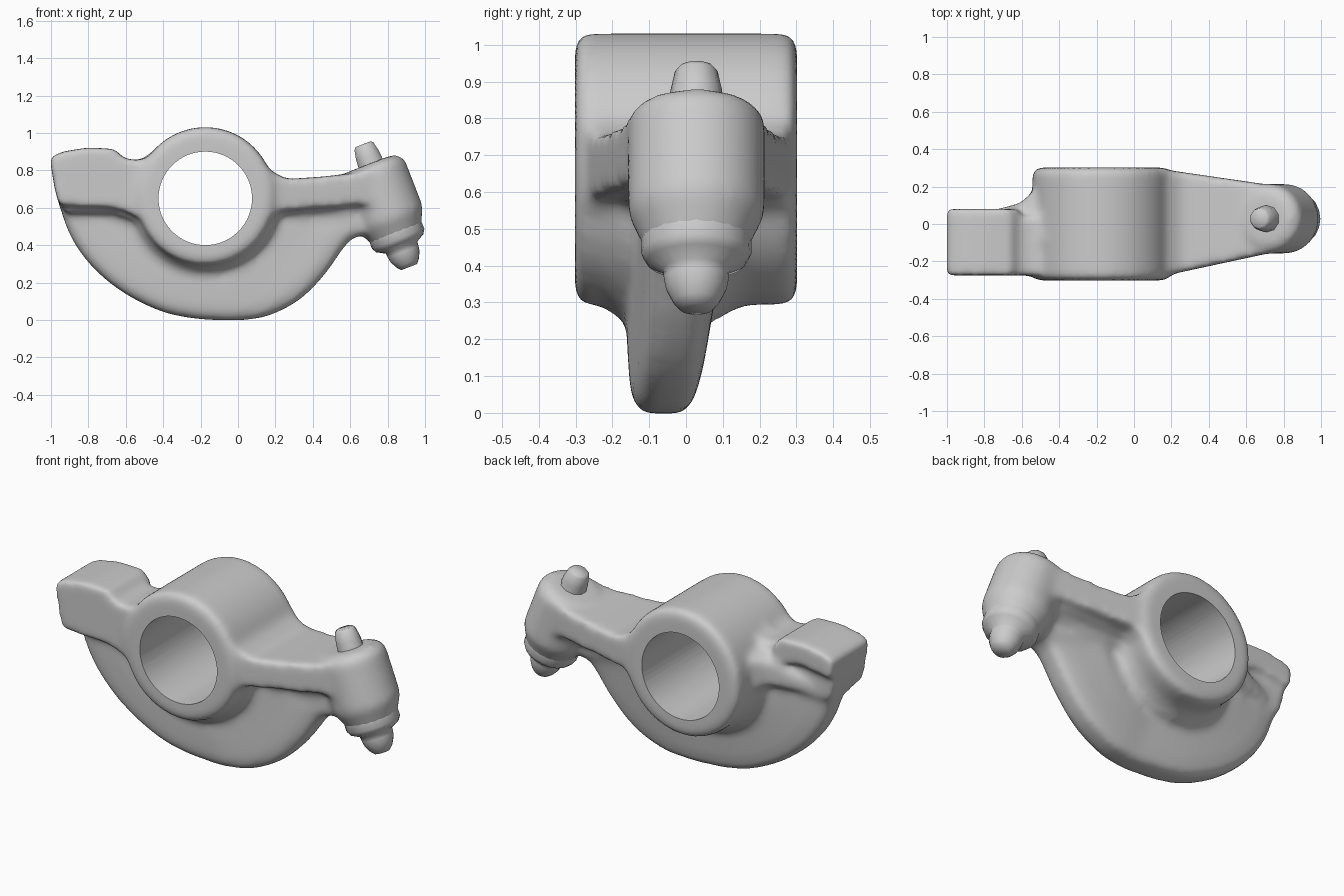
import bpy, bmesh, math
from mathutils import Vector

if "Cube" in bpy.data.objects:
    bpy.data.objects.remove(bpy.data.objects["Cube"])

AXIS_TOP = Vector((0.703, 0.028, 0.83))      # top of the tilted tip barrel
AXIS_DIR = Vector((0.36, 0.0, -0.93)).normalized()
Y = Vector((0, 1, 0))
HUB = Vector((-0.175, 0, 0.66))


def loft(bm, rings):
    """Closed solid through rings of equal length."""
    rings = [[bm.verts.new(p) for p in ring] for ring in rings]
    n = len(rings[0])
    faces = [bm.faces.new(rings[0][::-1]), bm.faces.new(rings[-1])]
    for a, b in zip(rings, rings[1:]):
        for k in range(n):
            m = (k + 1) % n
            faces.append(bm.faces.new((a[k], a[m], b[m], b[k])))
    bmesh.ops.recalc_face_normals(bm, faces=faces)


def prism(bm, pts):
    """Slab from (x, z, front y, back y) points."""
    loft(bm, [[(x, y0, z) for x, z, y0, y1 in pts], [(x, y1, z) for x, z, y0, y1 in pts]])


def lathe(bm, prof, origin, direction, sides):
    """Solid of revolution from (distance, radius) points along an axis."""
    rot = direction.to_track_quat('Z', 'Y').to_matrix()
    turn = [math.tau * k / sides for k in range(sides)]
    loft(bm, [[origin + rot @ Vector((r * math.cos(a), r * math.sin(a), s)) for a in turn]
              for s, r in prof])


def spline(pts, steps=4):
    """Smooth open curve through 2D points (Catmull-Rom)."""
    p = [Vector(q) for q in [pts[0]] + pts + [pts[-1]]]
    out = []
    for a, b, c, d in zip(p, p[1:], p[2:], p[3:]):
        for i in range(steps):
            t = i / steps
            out.append(0.5 * (2 * b + (c - a) * t + (2 * a - 5 * b + 4 * c - d) * t * t
                              + (3 * b - a - 3 * c + d) * t ** 3))
    return [tuple(q) for q in out] + [pts[-1]]


def make_object(bm, name):
    bmesh.ops.triangulate(bm, faces=[f for f in bm.faces if len(f.verts) > 4])
    me = bpy.data.meshes.new(name)
    bm.to_mesh(me)
    bm.free()
    ob = bpy.data.objects.new(name, me)
    bpy.context.collection.objects.link(ob)
    return ob


def smooth(ob, degrees):
    bpy.ops.object.select_all(action='DESELECT')
    ob.select_set(True)
    bpy.context.view_layer.objects.active = ob
    bpy.ops.object.shade_smooth_by_angle(angle=math.radians(degrees))


body = bmesh.new()

# Hub
lathe(body, [(-0.302, 0.345), (-0.28, 0.369), (0.28, 0.369), (0.302, 0.345)],
      Vector((-0.175, 0, 0.662)), Y, 64)

# Crescent web under the hub, thinning towards its rim
rim = spline([(-0.97, 0.72), (-0.95, 0.6), (-0.885, 0.43), (-0.77, 0.275), (-0.61, 0.145),
              (-0.42, 0.05), (-0.26, 0.012), (-0.1, -0.001), (0.05, 0.002), (0.18, 0.03),
              (0.33, 0.11), (0.46, 0.24), (0.56, 0.38), (0.62, 0.44), (0.71, 0.46)])
outline = rim + [(0.70, 0.67), (0.1, 0.67), (-0.175, 0.68), (-0.5, 0.7), (-0.7, 0.78)]
layers = [(-0.16, 0.72), (-0.152, 0.9), (-0.138, 0.97), (-0.11, 1.0),
          (-0.01, 1.0), (0.012, 0.97), (0.03, 0.87), (0.055, 0.62)]
loft(body, [[(HUB.x + (x - HUB.x) * s, y + 0.08 * max(0, x), HUB.z + (z - HUB.z) * s)
             for x, z in outline] for y, s in layers])

# Fillet roots where web meets hub, arm and pad
for radius, y0, y1 in [(0.38, -0.22, 0.14), (0.405, -0.19, 0.10)]:
    prism(body, [(HUB.x + radius * math.cos(math.radians(a)),
                  HUB.z + radius * math.sin(math.radians(a)), y0, y1) for a in range(180, 361, 9)])
for drop, w in [(0.0, 0.0), (0.03, 0.045)]:
    prism(body, [(0.1, 0.48 + drop, -0.13 - w, 0.13 + w), (0.22, 0.535 + drop, -0.12 - w, 0.13 + w),
                 (0.62, 0.555 + drop, -0.06 - w, 0.12 + w), (0.68, 0.66, -0.06 - w, 0.12 + w),
                 (0.1, 0.66, -0.13 - w, 0.13 + w)])
prism(body, [(-0.93, 0.575, -0.21, 0.02), (-0.68, 0.57, -0.21, 0.03), (-0.5, 0.51, -0.21, 0.08),
             (-0.5, 0.68, -0.21, 0.08), (-0.93, 0.68, -0.21, 0.02)])

# Contact pad on the left: full-width head, with a lip overhanging at the back
pad = [(-1.008, 0.87), (-0.93, 0.902), (-0.8, 0.922), (-0.66, 0.914), (-0.61, 0.865),
       (-0.54, 0.852), (-0.48, 0.87), (-0.44, 0.87), (-0.46, 0.48), (-0.54, 0.55),
       (-0.61, 0.585), (-0.72, 0.605), (-0.955, 0.61), (-0.98, 0.7)]
prism(body, [(x, z, -0.275, 0.04) for x, z in pad])
prism(body, [(x, z, -0.1, 0.08) for x, z in pad[:5]]
      + [(-0.62, 0.77, -0.1, 0.08), (-0.8, 0.79, -0.1, 0.08), (-0.99, 0.76, -0.1, 0.08)])
# Neck lobe from hub to pad, tapering at the back
loft(body, [[(x, -0.1, z0), (x, back, z0 + d), (x, back, z1 - d), (x, -0.1, z1)]
            for x, back, z0, z1, d in [(-0.42, 0.27, 0.50, 0.93, 0.06), (-0.52, 0.19, 0.53, 0.86, 0.07),
                                       (-0.61, 0.11, 0.56, 0.85, 0.08), (-0.85, 0.05, 0.55, 0.76, 0.08)]])

# Tapered arm on the right
arm = [(0.05, 0.93), (0.12, 0.865), (0.18, 0.795), (0.26, 0.753), (0.45, 0.766), (0.62, 0.785),
       (0.74, 0.82), (0.76, 0.62), (0.6, 0.61), (0.4, 0.595), (0.22, 0.58), (0.13, 0.5), (0.0, 0.6)]
prism(body, [(x, z, -0.29 + 0.215 * max(0, x - 0.1), 0.30 - 0.145 * max(0, x - 0.1))
             for x, z in arm])

# Tilted barrel at the tip
lathe(body, [(-0.005, 0.13), (0.012, 0.168), (0.045, 0.187), (0.31, 0.187), (0.345, 0.17),
             (0.38, 0.152), (0.42, 0.14)], AXIS_TOP, AXIS_DIR, 40)

rocker = make_object(body, "rocker_body")

# Bore cutter
bore = bmesh.new()
lathe(bore, [(-0.5, 0.25), (0.5, 0.25)], Vector((-0.175, 0, 0.65)), Y, 64)
cutter = make_object(bore, "bore_cutter")
cutter.hide_render = True

# Fuse, soften into a casting, then cut the crisp bore
rm = rocker.modifiers.new("fuse", 'REMESH')
rm.mode = 'VOXEL'
rm.voxel_size = 0.016
sm = rocker.modifiers.new("soften", 'SMOOTH')
sm.factor = 0.5
sm.iterations = 20
bo = rocker.modifiers.new("bore", 'BOOLEAN')
bo.operation = 'DIFFERENCE'
bo.solver = 'EXACT'
bo.object = cutter
bpy.context.view_layer.objects.active = rocker
for name in ("fuse", "soften", "bore"):
    bpy.ops.object.modifier_apply(modifier=name)
bpy.data.objects.remove(cutter)
smooth(rocker, 50)

# Stub of the adjusting screw above the barrel
bm = bmesh.new()
lathe(bm, [(-0.118, 0.045), (-0.105, 0.058), (-0.05, 0.07), (0.06, 0.076)],
      AXIS_TOP + Vector((0.009, 0, 0)), AXIS_DIR, 10)
smooth(make_object(bm, "screw_stub"), 50)

# Lower collar and screw tip
bm = bmesh.new()
lathe(bm, [(0.31, 0.146), (0.38, 0.149), (0.425, 0.15), (0.45, 0.135), (0.475, 0.09),
           (0.50, 0.088), (0.53, 0.082), (0.565, 0.064), (0.587, 0.045)], AXIS_TOP, AXIS_DIR, 20)
smooth(make_object(bm, "screw_tip"), 60)
